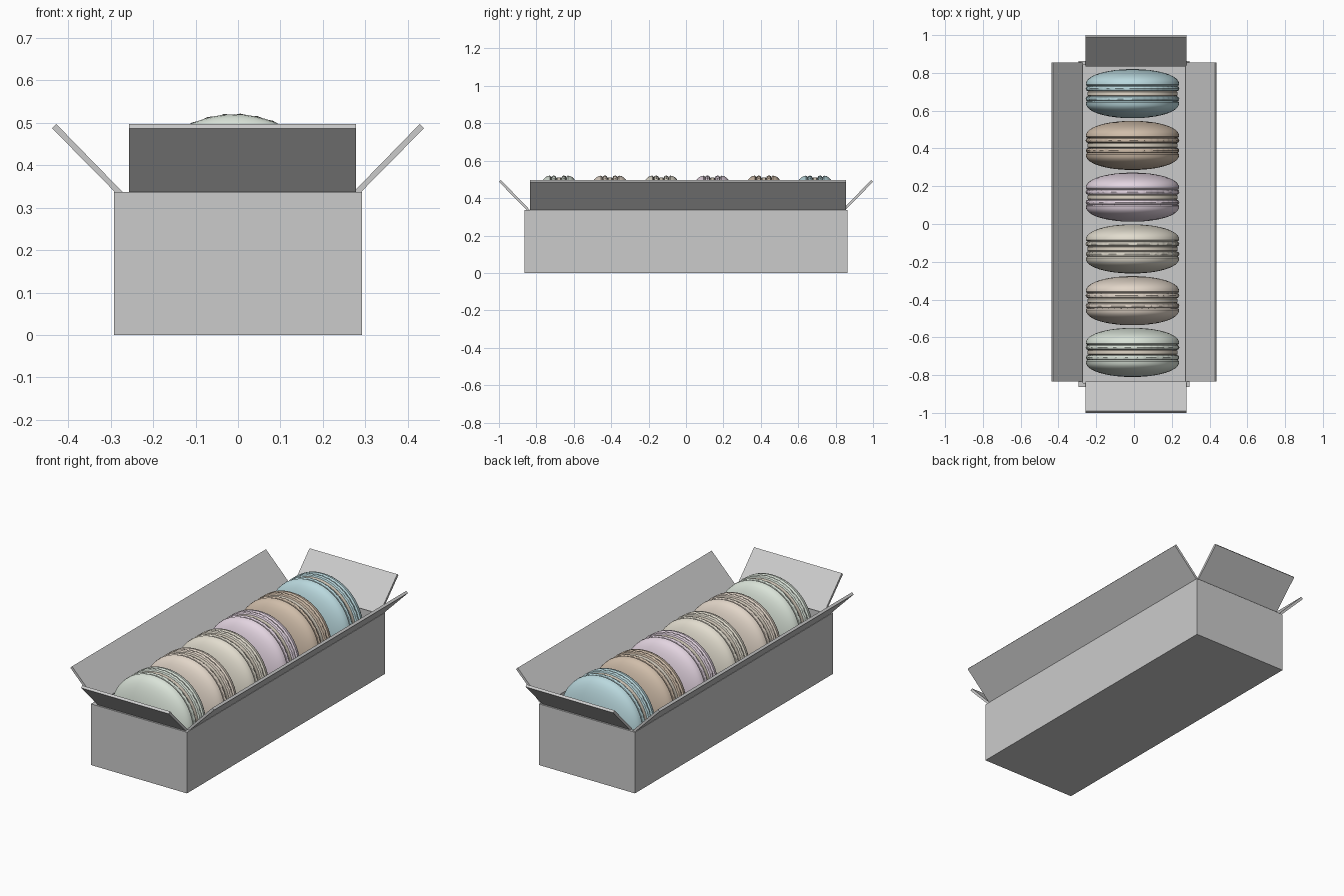
import bpy, bmesh, math, random

if "Cube" in bpy.data.objects:
    bpy.data.objects.remove(bpy.data.objects["Cube"])

random.seed(4)


def new_object(name, bm, color=None, smooth=False):
    bmesh.ops.recalc_face_normals(bm, faces=bm.faces)
    me = bpy.data.meshes.new(name)
    bm.to_mesh(me)
    bm.free()
    ob = bpy.data.objects.new(name, me)
    bpy.context.collection.objects.link(ob)
    if color:
        mat = bpy.data.materials.get(color[0]) or bpy.data.materials.new(color[0])
        mat.diffuse_color = (*color[1], 1)
        mat.use_nodes = True
        mat.node_tree.nodes["Principled BSDF"].inputs["Base Color"].default_value = mat.diffuse_color
        me.materials.append(mat)
    if smooth:
        bpy.ops.object.select_all(action='DESELECT')
        ob.select_set(True)
        bpy.context.view_layer.objects.active = ob
        bpy.ops.object.shade_smooth_by_angle(angle=math.radians(40))
    return ob


def revolve(bm, profile, center, segs, closed=False, side=1, ruffle=0.0):
    """Turn (radius, offset) points around an axis parallel to y."""
    cx, cy, cz = center
    rings = []
    for r, off in profile:
        if r == 0:
            rings.append([bm.verts.new((cx, cy + side * off, cz))] * segs)
            continue
        ring = []
        for i in range(segs):
            a = math.tau * i / segs
            rr = r + ruffle * (i % 3 - 1) * random.uniform(0.5, 1)
            ring.append(bm.verts.new((cx + rr * math.cos(a), cy + side * off, cz + rr * math.sin(a))))
        rings.append(ring)
    pairs = list(zip(rings, rings[1:]))
    if closed:
        pairs.append((rings[-1], rings[0]))
    for lo, hi in pairs:
        for i in range(segs):
            j = (i + 1) % segs
            bm.faces.new(list(dict.fromkeys((lo[i], lo[j], hi[j], hi[i]))))


# open tray: outer block with the top face inset and pushed down
W, L, H, FLOOR = 0.2925, 0.8625, 0.337, 0.018
bm = bmesh.new()
bmesh.ops.create_cube(bm, size=1)
for v in bm.verts:
    v.co = (v.co.x * 2 * W, v.co.y * 2 * L, (v.co.z + 0.5) * H)
bm.faces.ensure_lookup_table()
top = max(bm.faces, key=lambda f: f.calc_center_median().z)
bmesh.ops.inset_region(bm, faces=[top], thickness=0.03)
res = bmesh.ops.extrude_discrete_faces(bm, faces=[top])
for v in res['faces'][0].verts:
    v.co.z = FLOOR
new_object("box_tray", bm)


# open flaps: slanted strips along each rim
def flap(name, hinge, tip, lo, hi, along, sign):
    section = [(hinge, H), (tip - 0.01, 0.497), (tip, 0.487), (hinge + 0.017, H - 0.001)]
    bm = bmesh.new()
    ends = []
    for t in (lo, hi):
        ends.append([bm.verts.new((sign * d, t, z) if along == 'y' else (t, sign * d, z))
                     for d, z in section])
    a, b = ends
    bm.faces.new(a)
    bm.faces.new(b[::-1])
    for i in range(4):
        j = (i + 1) % 4
        bm.faces.new((a[i], a[j], b[j], b[i]))
    new_object(name, bm)


for s, side_name, end_name in ((-1, "left_flap", "front_flap"), (1, "right_flap", "back_flap")):
    flap(side_name, 0.272, 0.438, -0.835, 0.855, 'y', s)
    flap(end_name, 0.835, 1.0, -0.257, 0.278, 'x', s)

# biscuit profiles: domed shell, ruffled foot, filling
shell = [(0, 0.130)] + [
    (0.247 * math.sin(t), 0.048 + 0.082 * max(0, math.cos(t)) ** 0.9)
    for t in [math.pi / 2 * k / 12 for k in range(1, 13)]
] + [(0.243, 0.042), (0.232, 0.038), (0, 0.038)]
foot = [(0.234 + 0.013 * math.cos(math.tau * k / 8), 0.027 + 0.014 * math.sin(math.tau * k / 8))
        for k in range(8)]
filling = [(0, 0.016), (0.228, 0.016), (0.238, 0.009), (0.238, -0.009), (0.228, -0.016), (0, -0.016)]

flavours = [
    ("pistachio_green", (0.70, 0.77, 0.69)),
    ("almond_tan", (0.76, 0.67, 0.58)),
    ("vanilla_cream", (0.76, 0.72, 0.62)),
    ("berry_pink", (0.77, 0.66, 0.75)),
    ("cocoa_brown", (0.63, 0.51, 0.40)),
    ("sky_blue", (0.49, 0.69, 0.73)),
]

# row of six biscuits standing on edge
for n, col in enumerate(flavours):
    c = (-0.008, -0.68 + 0.274 * n, 0.273)
    bm = bmesh.new()
    for s in (-1, 1):
        revolve(bm, shell, c, 64, side=s)
    new_object(f"macaron_shells_{n + 1}", bm, col, True)
    bm = bmesh.new()
    for s in (-1, 1):
        revolve(bm, foot, c, 120, closed=True, side=s, ruffle=0.002)
    new_object(f"macaron_feet_{n + 1}", bm, col, True)
    bm = bmesh.new()
    revolve(bm, filling, c, 64)
    new_object(f"macaron_filling_{n + 1}", bm, ("filling_cream", (0.76, 0.69, 0.58)), True)
